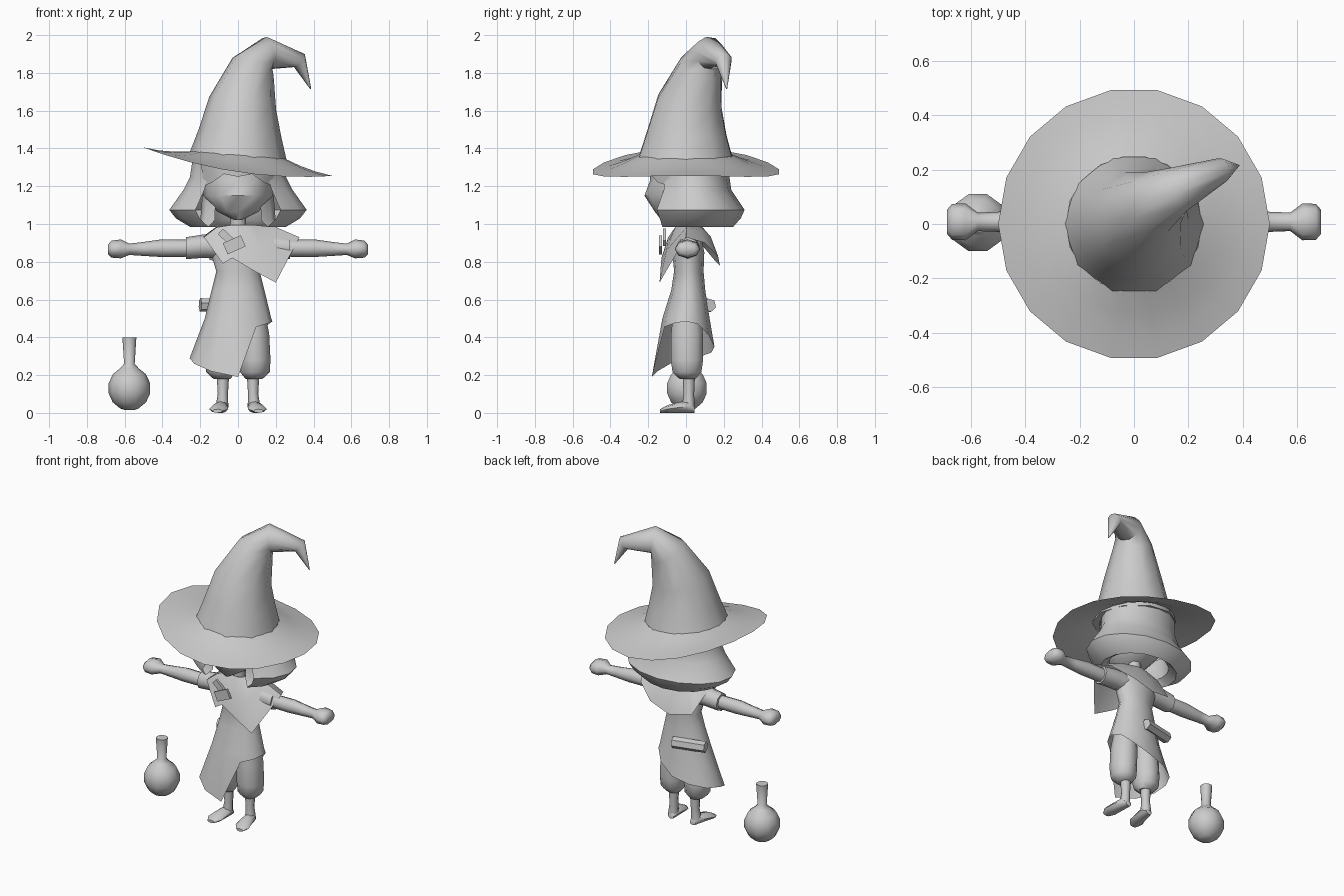
import bpy, bmesh
from math import sin, cos, pi, radians
from mathutils import Vector

cube = bpy.data.objects.get("Cube")
if cube:
    bpy.data.objects.remove(cube)

grey = bpy.data.materials.new("plain grey")
grey.use_nodes = True
GREY = (0.6, 0.6, 0.6, 1)
grey.diffuse_color = GREY
grey.node_tree.nodes["Principled BSDF"].inputs["Base Color"].default_value = GREY

X, Y, Z = Vector((1, 0, 0)), Vector((0, 1, 0)), Vector((0, 0, 1))


def skin(name, rings, closed=True, caps=True, crease=50):
    """Join rings of points into one smooth surface."""
    bm = bmesh.new()
    rows = [[bm.verts.new(p) for p in ring] for ring in rings]
    n = len(rows[0])
    for a, b in zip(rows, rows[1:]):
        for i in range(n if closed else n - 1):
            j = (i + 1) % n
            bm.faces.new((a[i], a[j], b[j], b[i]))
    if caps:
        bm.faces.new(rows[0])
        bm.faces.new(rows[-1])
    bmesh.ops.recalc_face_normals(bm, faces=bm.faces)
    mesh = bpy.data.meshes.new(name)
    bm.to_mesh(mesh)
    bm.free()
    for face in mesh.polygons:
        face.use_smooth = True
    mesh.set_sharp_from_angle(angle=radians(crease))
    mesh.materials.append(grey)
    obj = bpy.data.objects.new(name, mesh)
    bpy.context.collection.objects.link(obj)
    return obj


def oval(center, u, v, n, start=0, sweep=360):
    """Points round an oval spanned by the vectors u and v."""
    steps = n if sweep == 360 else n - 1
    angles = [radians(start + sweep * i / steps) for i in range(n)]
    return [Vector(center) + u * cos(a) + v * sin(a) for a in angles]


def stack(rows, n):
    """Level ovals from rows of x, y, z, x radius, y radius."""
    return [oval((x, y, z), X * rx, Y * ry, n) for x, y, z, rx, ry in rows]


def bent(path, n):
    """Rings across a bending path of x, y, z, radius."""
    pts = [Vector(p[:3]) for p in path]
    rings = []
    for i, p in enumerate(path):
        along = pts[min(i + 1, len(pts) - 1)] - pts[max(i - 1, 0)]
        turn = Z.rotation_difference(along)
        rings.append(oval(pts[i], turn @ X * p[3], turn @ Y * p[3], n))
    return rings


# Hat: bent cone and sagging brim
skin("hat_cone", bent([
    (0, 0, 1.35, .26), (.01, .005, 1.48, .22), (.025, .02, 1.64, .18),
    (.08, .08, 1.83, .12), (.155, .125, 1.905, .088),
    (.325, .2, 1.865, .045), (.385, .215, 1.715, .003)], 10))


def brim_ring(t):
    ring = []
    for p in oval((0, 0, 0), X, Y, 18):
        inner = p * .25 + Z * (1.365 - .02 * p.x)
        outer = p * .5 + Z * (1.275 - .075 * p.x + .055 * p.x ** 2)
        q = inner.lerp(outer, t)
        q.z -= .04 * t * (1 - t)
        ring.append(q)
    return ring


skin("hat_brim", [brim_ring(t) for t in (0, .33, .66, 1)], caps=False)

# Head and neck
skin("head", stack([
    (0, -.1, 1.02, .02, .03), (0, -.045, 1.065, .11, .12),
    (0, -.025, 1.15, .185, .195), (0, -.01, 1.23, .185, .18),
    (0, 0, 1.35, .19, .19)], 12))
skin("neck", stack([(0, .01, .94, .045, .04), (0, .0, 1.07, .04, .04)], 8))

# Bobbed hair, open round the face, with a turned-in lower edge
skin("hair", [oval((0, .04 + s, z), X * rx, Y * ry, 13, -52, 284)
              for z, rx, ry, s in [
    (1.35, .24, .2, 0), (1.25, .255, .19, 0), (1.18, .29, .2, 0),
    (1.075, .365, .26, .01), (1.03, .33, .24, .01), (.985, .255, .21, 0),
    (1.02, .2, .17, 0), (1.15, .19, .16, 0)]],
    closed=False, caps=False)

# Pointed fringe over the forehead
fringe_top = oval((0, 0, 1.35), X * .22, Y * .21, 7, 205, 130)
fringe_low = oval((0, 0, 1.26), X * .2, Y * .205, 7, 205, 130)
for i, drop in enumerate((.06, .04, -.005, .01, -.005, .04, .06)):
    fringe_low[i].z -= drop
skin("fringe", [fringe_top, fringe_low], closed=False, caps=False)

# Dress with a slanted, slit hem
body = stack([
    (0, .01, .985, .05, .04), (0, .01, .94, .14, .07),
    (0, .012, .85, .145, .085), (0, .015, .75, .115, .078),
    (0, .012, .65, .14, .09), (0, 0, .5, .176, .125)], 12)
hem_heights = (.485, .47, .41, .35, .32, .3, .29, .26, .22, .19, .455, .475)
hem = []
for i, z in enumerate(hem_heights):
    a, flare = 2 * pi * i / 12, .485 - z
    hem.append(Vector((cos(a) * (.182 + flare * .38),
                       sin(a) * (.125 + flare * .19), z)))
skin("dress", body + [hem], caps=False)

# Shoulder cape, longest over the left front
cape_hem = [Vector(p) for p in (
    (.325, 0, .93), (.2, -.14, .69), (.07, -.135, .76), (-.03, -.13, .82),
    (-.08, -.13, .79), (-.18, -.08, .93), (-.19, .05, .93),
    (-.15, .15, .81), (0, .18, .78), (.15, .17, .83), (.27, .1, .9))]
collar = [Vector((p.x * .25, p.y * .4 + .005, .995)) for p in cape_hem]
shoulder = []
for low, top in zip(cape_hem, collar):
    p = top.lerp(low, .5)
    p.z += .02
    p.y *= 1.08
    shoulder.append(p)
skin("cape", [collar, shoulder, cape_hem], caps=False)


def plate(name, x, y, z, w, h, tilt):
    """Small upright cloth strip facing forward."""
    u = X * cos(tilt) + Z * sin(tilt)
    v = Z * cos(tilt) - X * sin(tilt)
    corners = [u * sx * w + v * sz * h for sx, sz in
               ((-1, -1), (1, -1), (1, 1), (-1, 1))]
    skin(name, [[Vector((x, y + d, z)) + c for c in corners]
                for d in (-.008, .008)], crease=30)


plate("cape_knot", -.02, -.135, .89, .052, .032, .42)
plate("cape_tie", -.06, -.115, .93, .045, .02, -.75)

# Paired limbs
for side, s in (("left", 1), ("right", -1)):
    # Sleeve, arm and fist run outward
    skin(side + "_sleeve", [oval((s * x, .01, z), Y * ry, Z * rz, 8)
                            for x, z, ry, rz in [
        (.08, .88, .06, .06), (.18, .883, .062, .062),
        (.275, .872, .058, .058)]])
    skin(side + "_arm", [oval((s * x, .008, z), Y * ry, Z * rz, 8)
                         for x, z, ry, rz in [
        (.25, .872, .043, .045), (.4, .872, .044, .047),
        (.5, .868, .037, .037), (.575, .866, .034, .03),
        (.62, .868, .068, .05), (.67, .867, .066, .045),
        (.688, .866, .045, .025)]])
    # Baggy trousers, shin and foot
    skin(side + "_trouser_leg", stack([
        (s * .07, .005, .6, .06, .07), (s * .085, .005, .42, .08, .088),
        (s * .09, .005, .28, .082, .09), (s * .09, .005, .215, .078, .08),
        (s * .085, .008, .18, .045, .045)], 10))
    skin(side + "_shin", stack([
        (s * .08, .015, .2, .033, .033), (s * .08, .015, .1, .027, .028),
        (s * .085, .012, .03, .034, .034)], 8))
    skin(side + "_foot", [oval((s * x, y, z), X * rx, Z * z, 8)
                          for x, y, z, rx in [
        (.082, .045, .018, .022), (.086, .015, .033, .036),
        (.095, -.05, .027, .043), (.103, -.1, .02, .05),
        (.108, -.137, .01, .025)]])

# Rolled scroll carried across the back of the hip
skin("hip_scroll", bent([(.01, .125, .57, .036), (-.2, .075, .572, .036)], 6),
     crease=40)

# Round flask standing beside the figure
flask = [(-.575, .005, .13 - .118 * cos(a), .113 * sin(a), .113 * sin(a))
         for a in [pi * k / 7 for k in (.5, 1, 2, 3, 4, 5, 6)]]
skin("flask", stack(flask + [(-.575, .005, .26, .028, .028),
                             (-.575, .005, .4, .037, .037)], 10))
